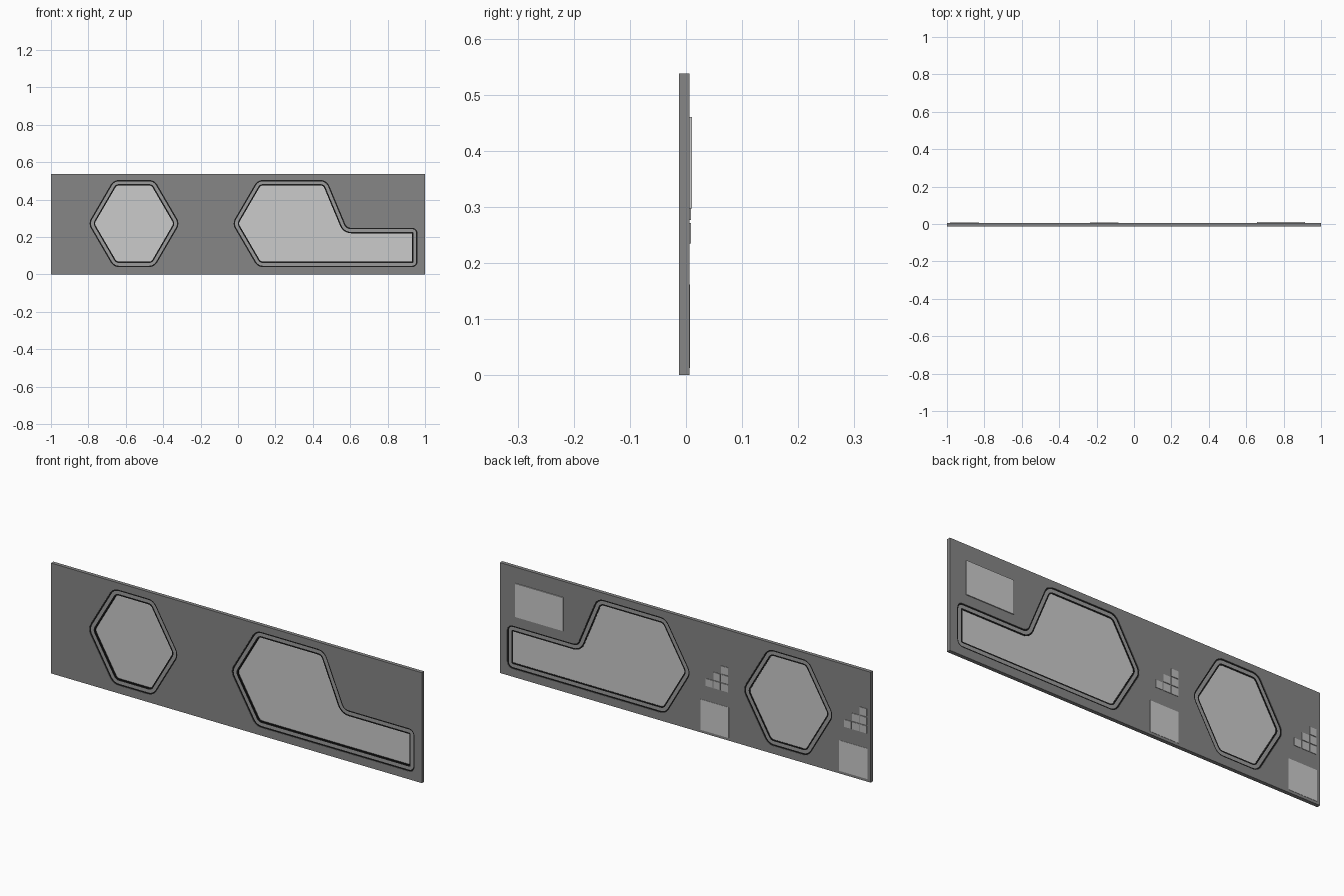
import bpy, math
from mathutils import Vector

if "Cube" in bpy.data.objects:
    bpy.data.objects.remove(bpy.data.objects["Cube"])

FRONT, BACK = -0.0122, 0.0060


def material(name, v):
    m = bpy.data.materials.new(name)
    m.diffuse_color = (v, v, v, 1)
    m.use_nodes = True
    m.node_tree.nodes["Principled BSDF"].inputs["Base Color"].default_value = m.diffuse_color
    return m


DARK = material("dark_grey", 0.24)
FRAME = material("frame_grey", 0.33)
PANE = material("pane_grey", 0.53)
SEAL = material("black_seal", 0.01)
PLATE = material("plate_grey", 0.8)
TILE = material("tile_grey", 0.5)


def outline(corners, off=0.0, steps=6):
    """Counter-clockwise rounded polygon from (x, z, radius), grown by off."""
    pts, n = [], len(corners)
    for i in range(n):
        a, p, b = (Vector(corners[(i + k) % n][:2]) for k in (-1, 0, 1))
        r = corners[i][2]
        d1, d2 = (p - a).normalized(), (b - p).normalized()
        n1, n2 = Vector((d1.y, -d1.x)), Vector((d2.y, -d2.x))
        s = 1 if d1.cross(d2) > 0 else -1
        mid = (n1 + n2).normalized()
        centre = p - s * mid * (r / mid.dot(n1))
        a1 = math.atan2(n1.y, n1.x)
        turn = math.atan2(n1.cross(n2), n1.dot(n2))
        for k in range(steps + 1):
            t = a1 + turn * k / steps
            pts.append(centre + Vector((math.cos(t), math.sin(t))) * (s * r + off))
    return pts


def slab(name, loops, y0, y1, mat):
    """Filled profile (later loops are holes) extruded from y0 to y1."""
    cu = bpy.data.curves.new(name, 'CURVE')
    cu.dimensions, cu.fill_mode, cu.extrude = '2D', 'BOTH', (y1 - y0) / 2
    for loop in loops:
        sp = cu.splines.new('POLY')
        sp.points.add(len(loop) - 1)
        for q, c in zip(sp.points, loop):
            q.co = (c[0], c[1], 0, 1)
        sp.use_cyclic_u = True
    ob = bpy.data.objects.new(name, cu)
    bpy.context.collection.objects.link(ob)
    ob.location.y = (y0 + y1) / 2
    ob.rotation_euler.x = math.pi / 2
    bpy.ops.object.select_all(action='DESELECT')
    ob.select_set(True)
    bpy.context.view_layer.objects.active = ob
    bpy.ops.object.convert(target='MESH')
    ob = bpy.context.object
    bpy.ops.object.shade_flat()
    ob.data.materials.clear()
    ob.data.materials.append(mat)


def box(name, x0, x1, z0, z1, y1, mat):
    """Thin plate standing on the back of the panel."""
    bpy.ops.mesh.primitive_cube_add(
        size=1, location=((x0 + x1) / 2, (BACK - 0.001 + y1) / 2, (z0 + z1) / 2))
    ob = bpy.context.object
    ob.name = name
    ob.scale = (x1 - x0, y1 - BACK + 0.001, z1 - z0)
    ob.data.materials.append(mat)


# Window openings
hexagon = [(-0.77, 0.272, 0.025), (-0.65, 0.066, 0.025), (-0.462, 0.066, 0.025),
           (-0.342, 0.272, 0.025), (-0.462, 0.478, 0.025), (-0.65, 0.478, 0.025)]
stepped = [(0.0, 0.272, 0.025), (0.12, 0.066, 0.025), (0.933, 0.066, 0.002),
           (0.933, 0.222, 0.002), (0.564, 0.222, 0.06), (0.457, 0.478, 0.025),
           (0.12, 0.478, 0.025)]
windows = {"hexagon": hexagon, "stepped": stepped}

# Main panel with both openings
rect = [(-1, 0), (1, 0), (1, 0.538), (-1, 0.538)]
slab("panel", [rect] + [outline(w, 0.027) for w in windows.values()], FRONT, BACK, DARK)

# Recessed frame between two dark seals, and a pane, for each window
for name, w in windows.items():
    rings = (("outer_seal", 0.027, 0.020, SEAL), ("frame", 0.020, 0.005, FRAME),
             ("inner_seal", 0.005, -0.002, SEAL))
    for part, o, i, mat in rings:
        slab(f"{name}_window_{part}", [outline(w, o), outline(w, i)],
             FRONT + 0.002, BACK - 0.002, mat)
    slab(name + "_window_pane", [outline(w, 0.0)], -0.002, 0.002, PANE)

# Large plate on the back
box("back_large_plate", 0.657, 0.914, 0.297, 0.46, 0.0107, PLATE)

# Two sets of a low plate and a staircase of small tiles
for i, x in enumerate((-0.98, -0.232)):
    box(f"back_low_plate_{i}", x - 0.003, x + 0.15, 0.013, 0.162, 0.0072, PLATE)
    for row in range(3):
        for col in range(3 - row):
            tx, tz = x + col * 0.042, 0.235 + row * 0.042
            box(f"back_tile_{i}_{row}_{col}", tx, tx + 0.037, tz, tz + 0.036, 0.0085, TILE)
